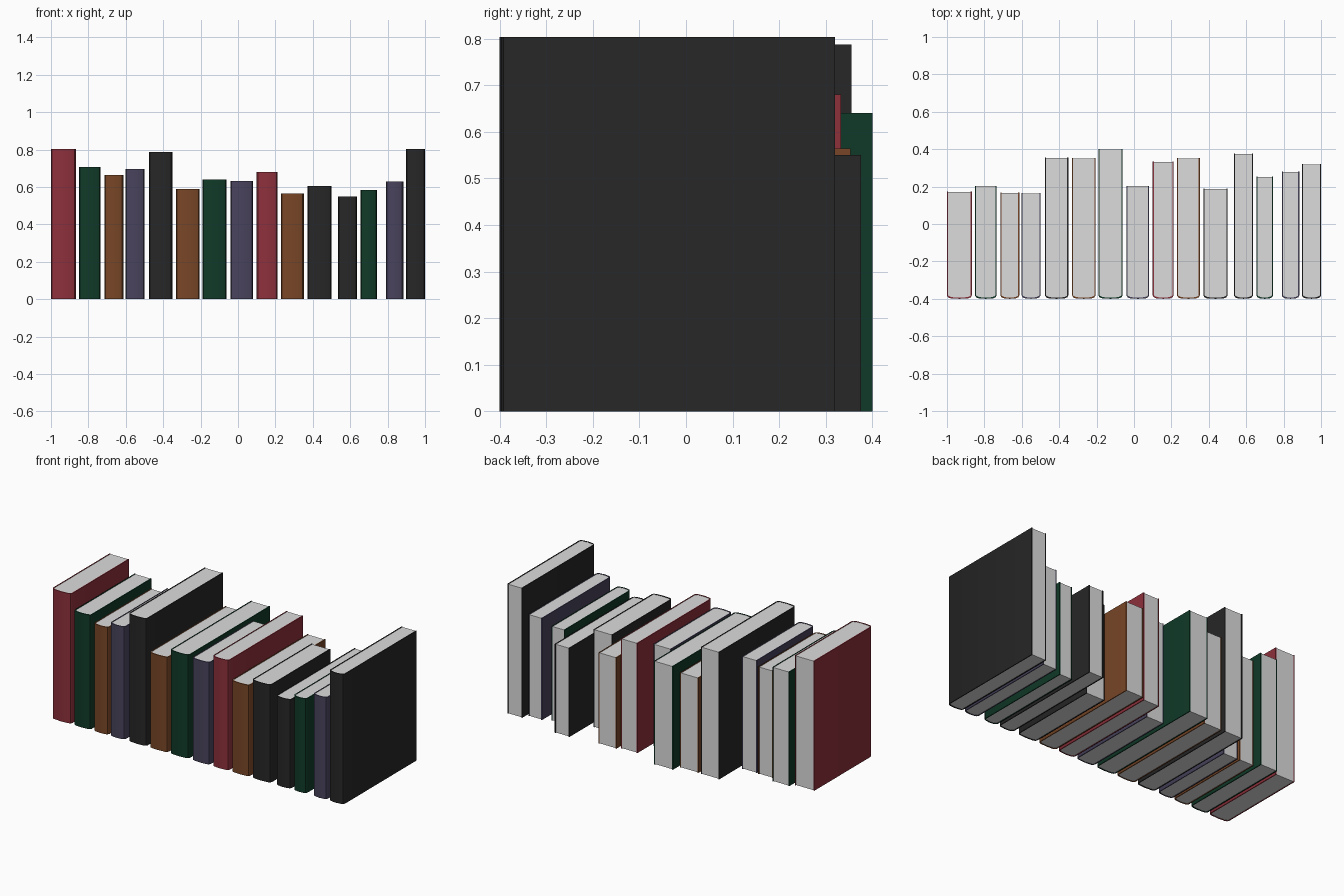
import bpy, bmesh

if "Cube" in bpy.data.objects:
    bpy.data.objects.remove(bpy.data.objects["Cube"])

def material(name, rgb):
    m = bpy.data.materials.new(name)
    m.diffuse_color = (*rgb, 1)
    m.use_nodes = True
    m.node_tree.nodes["Principled BSDF"].inputs["Base Color"].default_value = m.diffuse_color
    return m

MATS = {
    "red": material("dark red", (0.27, 0.03, 0.044)),
    "green": material("dark green", (0.005, 0.042, 0.021)),
    "brown": material("brown", (0.19, 0.062, 0.02)),
    "purple": material("dusky purple", (0.066, 0.056, 0.108)),
    "black": material("black", (0.02, 0.02, 0.02)),
    "paper": material("paper grey", (0.72, 0.72, 0.72)),
}
FRONT = -0.4
BOARD = 0.006   # cover thickness
INSET = 0.002   # pages sit just inside the cover edges

def section(x0, x1, back, t):
    """U-shaped outline seen from above, shrunk inward by t, with a rounded spine."""
    half = [(x0 + t, back), (x0 + t, FRONT + 0.018), (x0 + t + 0.006, FRONT + 0.008 + t),
            (x0 + t + 0.018, FRONT + 0.003 + t)]
    mid = (x0 + x1) / 2
    return half + [(mid, FRONT + t)] + [(2 * mid - x, y) for x, y in reversed(half)]

def finish(bm, name, mat):
    bmesh.ops.recalc_face_normals(bm, faces=bm.faces)
    me = bpy.data.meshes.new(name)
    bm.to_mesh(me)
    bm.free()
    me.materials.append(mat)
    ob = bpy.data.objects.new(name, me)
    bpy.context.collection.objects.link(ob)
    bpy.context.view_layer.objects.active = ob
    bpy.ops.object.select_all(action='DESELECT')
    ob.select_set(True)
    bpy.ops.object.shade_smooth_by_angle(angle=0.6)

def book(i, x0, x1, h, back, colour):
    # cover: two boards and a rounded spine
    bm = bmesh.new()
    outer, inner = section(x0, x1, back, 0), section(x0, x1, back, BOARD)
    rings = [[bm.verts.new((x, y, z)) for x, y in pts]
             for pts, z in ((outer, 0), (outer, h), (inner, h), (inner, 0))]
    for a, b in zip(rings, rings[1:] + rings[:1]):
        for k in range(len(a) - 1):
            bm.faces.new((a[k], a[k + 1], b[k + 1], b[k]))
    for e in (0, -1):
        bm.faces.new([r[e] for r in rings])
    finish(bm, f"book_cover_{i}", MATS[colour])
    # page block
    bm = bmesh.new()
    pts = section(x0, x1, back - INSET, BOARD)
    low = [bm.verts.new((x, y, INSET)) for x, y in pts]
    top = [bm.verts.new((x, y, h - INSET)) for x, y in pts]
    bm.faces.new(low)
    bm.faces.new(top)
    for k in range(len(pts)):
        n = (k + 1) % len(pts)
        bm.faces.new((low[k], low[n], top[n], top[k]))
    finish(bm, f"book_pages_{i}", MATS["paper"])

# left edge, right edge, height, back edge, cover colour
BOOKS = [
    (-1.0, -0.867, 0.803, 0.174, "red"), (-0.85, -0.734, 0.707, 0.204, "green"),
    (-0.714, -0.613, 0.664, 0.169, "brown"), (-0.601, -0.5, 0.697, 0.166, "purple"),
    (-0.476, -0.351, 0.787, 0.355, "black"), (-0.331, -0.206, 0.588, 0.352, "brown"),
    (-0.19, -0.061, 0.64, 0.4, "green"), (-0.04, 0.081, 0.632, 0.204, "purple"),
    (0.1, 0.212, 0.68, 0.333, "red"), (0.23, 0.352, 0.564, 0.353, "brown"),
    (0.371, 0.5, 0.605, 0.19, "black"), (0.535, 0.636, 0.55, 0.376, "black"),
    (0.654, 0.744, 0.584, 0.253, "green"), (0.79, 0.884, 0.63, 0.28, "purple"),
    (0.898, 1.0, 0.803, 0.32, "black"),
]
for i, b in enumerate(BOOKS, 1):
    book(i, *b)
